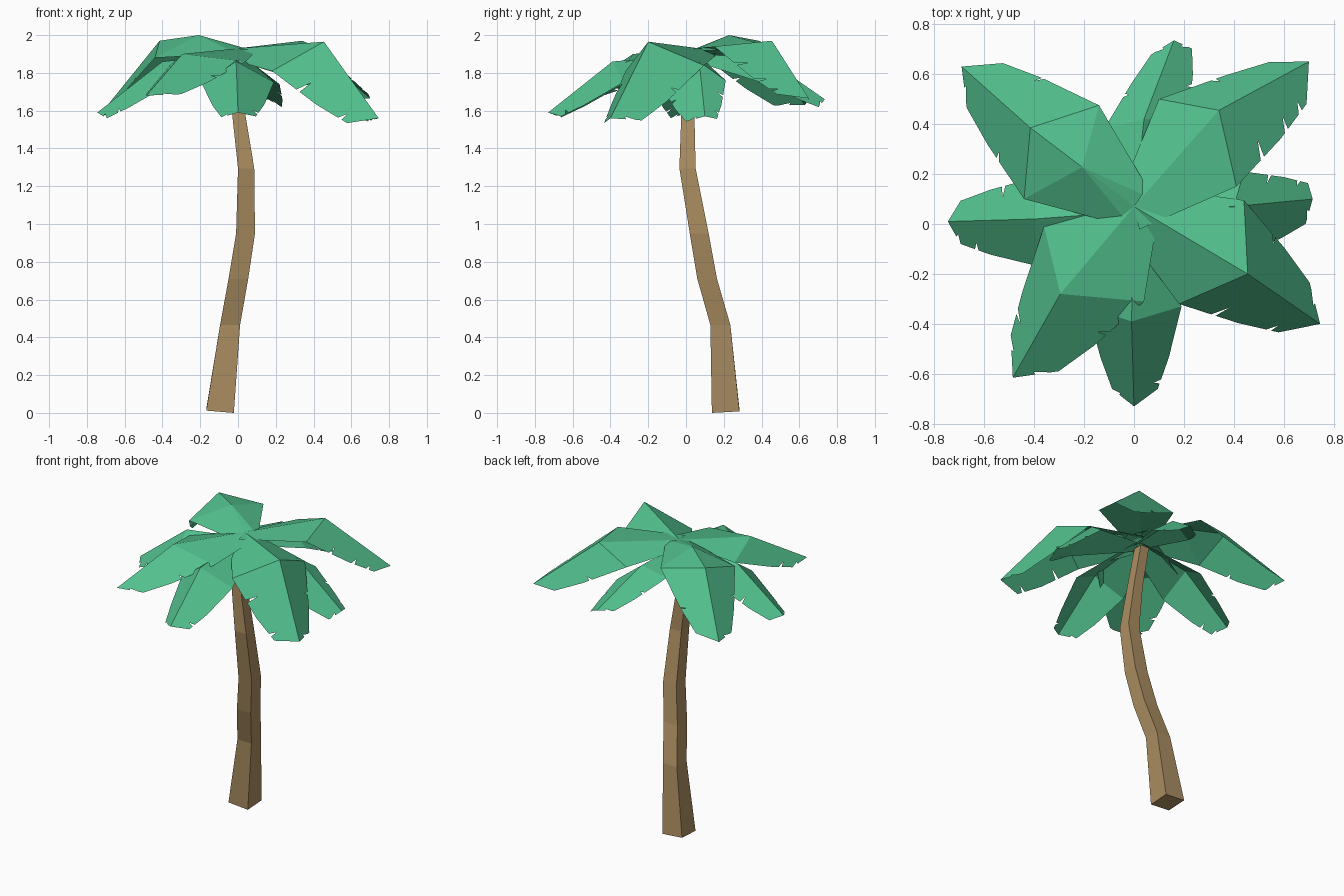
import bpy
from mathutils import Vector as V

if "Cube" in bpy.data.objects:
    bpy.data.objects.remove(bpy.data.objects["Cube"])


def material(name, rgb):
    m = bpy.data.materials.new(name)
    m.diffuse_color = (*rgb, 1)
    m.use_nodes = True
    m.node_tree.nodes["Principled BSDF"].inputs["Base Color"].default_value = m.diffuse_color
    return m


def mesh_object(name, verts, faces, mat):
    me = bpy.data.meshes.new(name)
    me.from_pydata([tuple(v) for v in verts], [], faces)
    me.materials.append(mat)
    me.update()
    ob = bpy.data.objects.new(name, me)
    bpy.context.collection.objects.link(ob)
    return ob


bark = material("bark", (0.41, 0.27, 0.12))
green = material("leaf_green", (0.085, 0.53, 0.27))

# Trunk: square section swept up a crooked, tapering path (x, y, z, half width)
path = [(-0.095, 0.21, 0.01, 0.073), (-0.042, 0.182, 0.465, 0.053),
        (0.002, 0.112, 0.71, 0.052), (0.04, 0.07, 0.95, 0.05),
        (0.043, 0.008, 1.295, 0.043), (0.0, 0.01, 1.61, 0.034),
        (-0.02, 0.05, 1.87, 0.032)]
verts, faces = [], []
for i, (x, y, z, w) in enumerate(path):
    for sx, sy in ((-1, -1), (1, -1), (1, 1), (-1, 1)):
        tilt = -0.006 * sx + 0.004 * sy if i == 0 else 0   # base cut slightly askew
        verts.append((x + sx * w, y + sy * w, z + tilt))
    if i:
        a, b = 4 * i - 4, 4 * i
        faces += [(a + k, a + (k + 1) % 4, b + (k + 1) % 4, b + k) for k in range(4)]
n = len(verts)
faces += [(3, 2, 1, 0), (n - 4, n - 3, n - 2, n - 1)]
mesh_object("trunk", verts, faces, bark)

# Outer leaf edge: a runs from bend to tip, b from midrib to corner
EDGE = [(0, 1), (0.55, 0.72), (0.88, 0.48), (1, 0)]


def edge_b(a):
    for (a0, b0), (a1, b1) in zip(EDGE, EDGE[1:]):
        if a <= a1:
            return b0 + (b1 - b0) * (a - a0) / (a1 - a0)


def panel_outline(notches):
    pts = list(EDGE)
    for a, depth in notches:
        pts += [(a - 0.02, edge_b(a - 0.02)), (a - 0.005, edge_b(a) - depth),
                (a + 0.02, edge_b(a + 0.02))]
    return sorted(pts, key=lambda p: p[0])


# Leaf: wide-based inner panels up to a bend, then drooping panels with torn edges
def leaf(name, base, bend, tip, corners, notches, lift=0.0):
    base, bend, tip = V(base), V(bend), V(tip)
    mid = (base + bend) / 2 + V((0, 0, lift))
    verts, faces = [base, mid, bend], []
    for side, corner in enumerate(corners):
        c = V(corner)
        root = len(verts)
        verts.append(base + (c - bend) * 0.3)
        start = root + 1
        for a, b in panel_outline(notches[side]):
            verts.append(bend + (tip - bend) * a + (c - bend) * b)
        new = [(0, 1, root), (1, start, root), (1, 2, start),
               (2, *range(len(verts) - 1, start - 1, -1))]
        faces += [f[::-1] for f in new] if side == 0 else new
    mesh_object(name, verts, faces, green)


TOP, LOW = (0, 0.07, 1.93), (0, 0.05, 1.90)
few, many = [(0.40, 0.12), (0.92, 0.12)], [(0.32, 0.25), (0.62, 0.2), (0.80, 0.15)]

# Four broad upper leaves
leaf("upper_leaf_back_right", TOP, (0.34, 0.455, 1.97), (0.70, 0.65, 1.665),
     [(0.41, 0.15, 1.94), (0.10, 0.50, 1.88)], (many, [(0.45, 0.12)]))
leaf("upper_leaf_front_right", TOP, (0.455, -0.20, 1.965), (0.745, -0.40, 1.56),
     [(0.18, -0.32, 1.81), (0.44, 0.095, 1.84)], ([(0.32, 0.25), (0.8, 0.15)], few))
leaf("upper_leaf_front_left", TOP, (-0.295, -0.28, 1.90), (-0.485, -0.615, 1.68),
     [(-0.36, -0.01, 1.84), (0.04, -0.31, 1.86)], ([(0.7, 0.2), (0.9, 0.15)], few))
leaf("upper_leaf_back_left", TOP, (-0.415, 0.385, 1.97), (-0.69, 0.63, 1.63),
     [(-0.14, 0.475, 1.93), (-0.44, 0.10, 1.88)], ([(0.55, 0.12)], few),
     lift=0.05)

# Four narrower lower leaves
leaf("lower_leaf_front", LOW, (-0.01, -0.39, 1.86), (0, -0.73, 1.59),
     [(-0.19, -0.33, 1.74), (0.19, -0.33, 1.75)], ([(0.9, 0.1)], [(0.8, 0.15)]))
leaf("lower_leaf_right", LOW, (0.40, 0.07, 1.86), (0.715, 0.10, 1.57),
     [(0.42, -0.13, 1.73), (0.44, 0.21, 1.76)], (few, [(0.35, 0.25), (0.75, 0.15)]))
leaf("lower_leaf_back", LOW, (0.04, 0.42, 1.88), (0.16, 0.735, 1.66),
     [(0.22, 0.43, 1.74), (-0.12, 0.38, 1.82)], (few, few))
leaf("lower_leaf_left", LOW, (-0.40, 0.02, 1.86), (-0.745, 0.01, 1.59),
     [(-0.38, 0.19, 1.76), (-0.38, -0.17, 1.73)], ([(0.4, 0.25)], [(0.7, 0.15), (0.9, 0.12)]))
